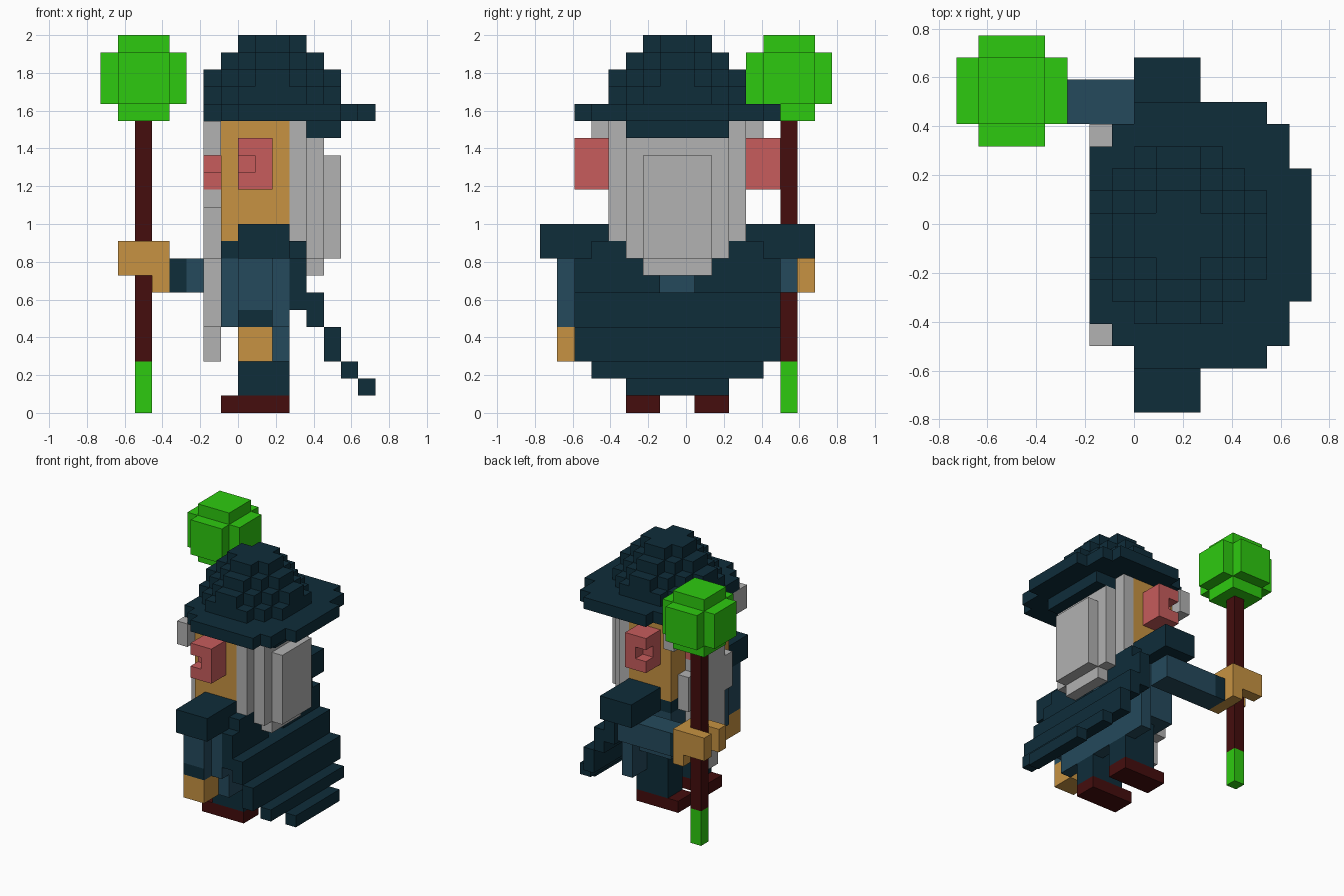
import bpy, bmesh
from mathutils import Vector

if "Cube" in bpy.data.objects:
    bpy.data.objects.remove(bpy.data.objects["Cube"])

V = 1 / 11          # edge length of one block
MID = 8             # symmetry plane (in blocks) across the body


def material(name, rgb):
    m = bpy.data.materials.new(name)
    m.diffuse_color = (*rgb, 1)
    m.use_nodes = True
    m.node_tree.nodes["Principled BSDF"].inputs["Base Color"].default_value = m.diffuse_color
    return m


NAVY = material("navy cloth", (0.0045, 0.026, 0.042))
BLUE = material("blue cloth", (0.018, 0.068, 0.107))
SKIN = material("tan skin", (0.57, 0.29, 0.054))
GREY = material("grey hair", (0.445, 0.445, 0.445))
PINK = material("pink skin", (0.57, 0.107, 0.107))
DARK = material("dark brown", (0.058, 0.004, 0.004))
GREEN = material("bright green", (0.027, 0.59, 0.005))

parts, taken = [], set()


def part(name, mat, boxes, cut=(), mirror=False, side_mat=None):
    """Fill boxes (x0,x1,y0,y1,z0,z1) with blocks; earlier parts keep their blocks."""
    def fill(bs):
        return {(i, j, k) for a, b, c, d, e, f in bs
                for i in range(a, b) for j in range(c, d) for k in range(e, f)}
    cells = fill(boxes) - fill(cut)
    if mirror:
        cells |= {(i, 2 * MID - 1 - j, k) for i, j, k in cells}
    cells -= taken
    taken.update(cells)
    parts.append((name, mat, cells, side_mat))


def build(name, mat, cells, side_mat):
    """Make a mesh of the exposed block faces."""
    bm = bmesh.new()
    for c in cells:
        for ax in range(3):
            for s in (0, 1):
                n = list(c)
                n[ax] += 2 * s - 1
                if tuple(n) in taken:
                    continue
                u, w = (ax + 1) % 3, (ax + 2) % 3
                quad = []
                for du, dw in ((0, 0), (1, 0), (1, 1), (0, 1)):
                    p = list(c)
                    p[ax] += s
                    p[u] += du
                    p[w] += dw
                    quad.append(bm.verts.new(Vector((p[0] - 8, p[1] - 8.5, p[2])) * V))
                f = bm.faces.new(quad if s else quad[::-1])
                f.material_index = 1 if side_mat and ax == 1 else 0
    bmesh.ops.remove_doubles(bm, verts=bm.verts, dist=1e-4)
    bmesh.ops.dissolve_limit(bm, angle_limit=0.01, verts=bm.verts, edges=bm.edges,
                             delimit={'MATERIAL'})
    me = bpy.data.meshes.new(name)
    bm.to_mesh(me)
    bm.free()
    me.materials.append(mat)
    if side_mat:
        me.materials.append(side_mat)
    bpy.context.collection.objects.link(bpy.data.objects.new(name, me))


# Staff with round head
part("staff_orb", GREEN, [(0, 5, 13, 16, 18, 21), (1, 4, 12, 17, 18, 21), (1, 4, 13, 16, 17, 22)])
part("staff_pole", DARK, [(2, 3, 14, 15, 3, 17)])
part("staff_tip", GREEN, [(2, 3, 14, 15, 0, 3)])

# Hat: brim, back flap and stepped dome
part("hat", NAVY, [
    (8, 14, 2, 14, 17, 18), (7, 15, 3, 13, 17, 18), (6, 16, 5, 11, 17, 18), (6, 7, 4, 12, 17, 18),
    (12, 14, 5, 11, 16, 17),
    (8, 12, 4, 12, 18, 19), (7, 13, 5, 11, 18, 19), (6, 14, 6, 10, 18, 19),
    (9, 11, 4, 12, 19, 20), (8, 12, 5, 11, 19, 20), (7, 13, 6, 10, 19, 20), (6, 14, 7, 9, 19, 20),
    (9, 11, 5, 11, 20, 21), (8, 12, 6, 10, 20, 21), (7, 13, 7, 9, 20, 21),
    (8, 12, 7, 9, 21, 22), (9, 11, 6, 10, 21, 22)])

# Head
part("eyebrows", GREY, [(6, 7, 3, 6, 15, 17)], mirror=True)
part("nose", PINK, [(6, 7, 6, 10, 13, 14), (6, 7, 7, 9, 14, 15)])
part("beard", GREY, [(6, 7, 6, 10, 12, 13), (6, 7, 5, 11, 9, 12),
                     (6, 7, 6, 10, 5, 9), (6, 7, 7, 9, 3, 5)])
part("ears", PINK, [(8, 10, 2, 4, 13, 16)], cut=[(8, 9, 2, 3, 14, 15)], mirror=True)
part("back_hair", GREY, [(11, 12, 4, 12, 10, 17), (12, 13, 5, 11, 9, 16),
                         (12, 13, 6, 10, 8, 9), (13, 14, 6, 10, 9, 15)])
part("head", SKIN, [(7, 11, 4, 12, 10, 17)])

# Shoulders, arms and hands
part("shoulders", NAVY, [(8, 11, 0, 4, 9, 11)], mirror=True)
part("hanging_arm", BLUE, [(8, 10, 1, 3, 6, 9), (10, 11, 2, 3, 5, 9)])
part("hanging_cuff", BLUE, [(8, 10, 1, 3, 5, 6)], side_mat=NAVY)
part("hanging_hand", SKIN, [(8, 10, 1, 3, 3, 5)])
part("raised_arm", BLUE, [(5, 10, 13, 15, 7, 9)])
part("raised_cuff", BLUE, [(4, 5, 13, 15, 7, 9)], side_mat=NAVY)
part("gripping_hand", SKIN, [(1, 4, 13, 16, 8, 10), (3, 4, 13, 16, 7, 8)],
     cut=[(1, 3, 14, 15, 8, 10)])

# Cape falling backwards in steps
part("cape", NAVY, [
    (11, 12, 2, 14, 6, 9), (11, 12, 3, 13, 9, 10), (11, 12, 4, 12, 10, 11),
    (12, 13, 2, 14, 5, 7), (13, 14, 2, 14, 3, 5), (14, 15, 3, 13, 2, 3), (15, 16, 5, 11, 1, 2)],
    cut=[(11, 12, 7, 9, 7, 9)])

# Robe, legs and boots
part("collar", NAVY, [(7, 11, 4, 12, 9, 10)])
part("robe", BLUE, [(7, 10, 4, 12, 5, 9), (10, 11, 3, 13, 3, 9)])
part("legs", NAVY, [(8, 11, 5, 7, 1, 5)], mirror=True)
part("boots", DARK, [(7, 11, 5, 7, 0, 1)], mirror=True)

for p in parts:
    build(*p)
